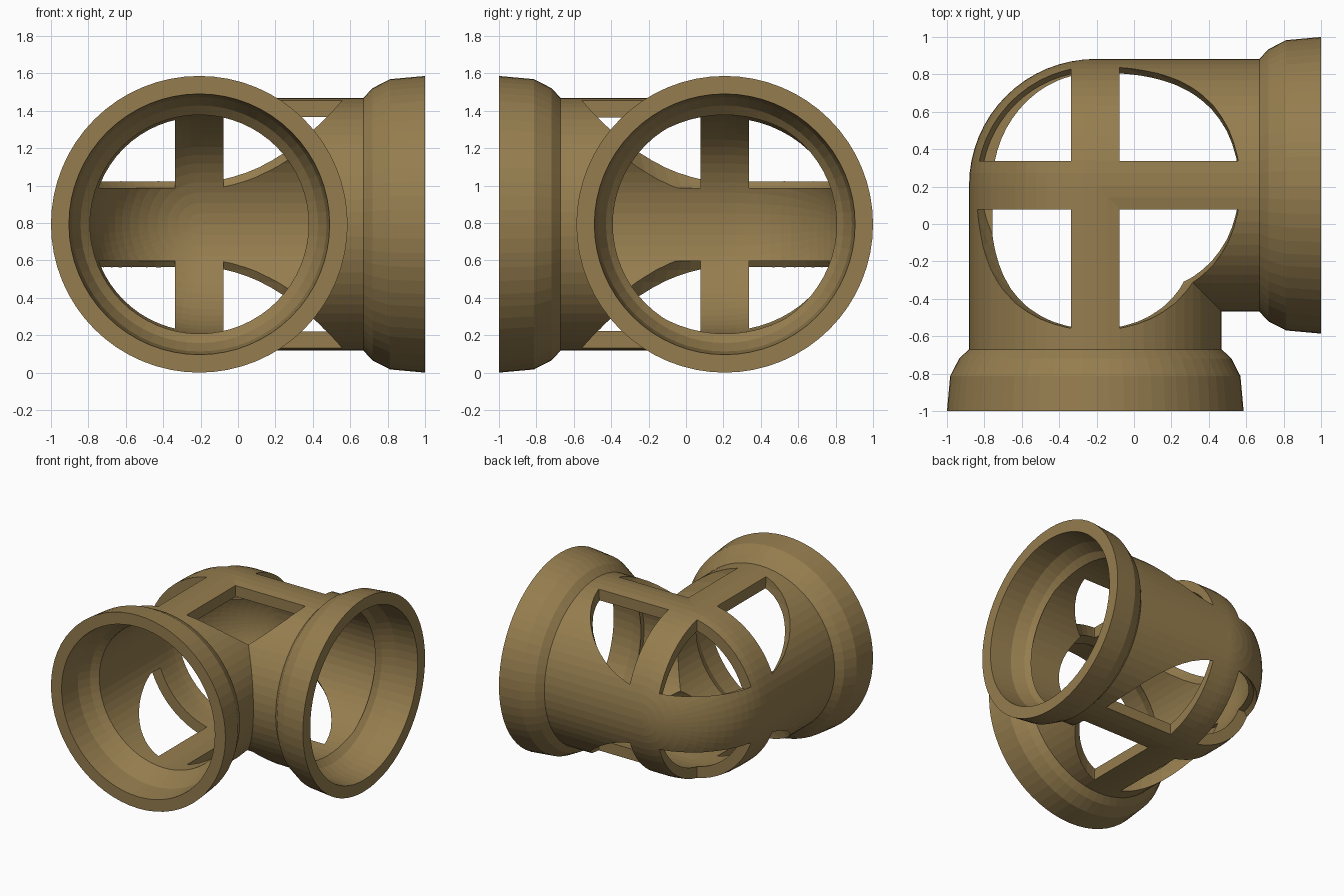
import bpy, bmesh, math
from mathutils import Matrix, Vector

cube = bpy.data.objects.get("Cube")
if cube:
    bpy.data.objects.remove(cube, do_unlink=True)

SEG = 64                       # sides around each pipe
C = 0.207                      # axis offset of both pipes
CENTRE = Vector((-C, C, 0.793))
R, BORE = 0.675, 0.585         # outside and bore radius
BAR, BELT = 0.13, 0.195        # half widths of the cross bars and the level belt
MOUTH = 1.207                  # distance from elbow centre to each mouth
TO_FRONT = Matrix.Rotation(math.pi / 2, 4, 'X')
TO_SIDE = Matrix.Rotation(math.pi / 2, 4, 'Y')

bronze = bpy.data.materials.new("bronze")
bronze.use_nodes = True
bronze.diffuse_color = (0.30, 0.205, 0.077, 1)
bronze.node_tree.nodes["Principled BSDF"].inputs["Base Color"].default_value = bronze.diffuse_color


def add_object(name, bm):
    bmesh.ops.recalc_face_normals(bm, faces=bm.faces)
    if bm.calc_volume(signed=True) < 0:
        bmesh.ops.reverse_faces(bm, faces=bm.faces)
    mesh = bpy.data.meshes.new(name)
    bm.to_mesh(mesh)
    bm.free()
    mesh.materials.append(bronze)
    obj = bpy.data.objects.new(name, mesh)
    bpy.context.collection.objects.link(obj)
    return obj


def lathe(name, profile, matrix):
    """Closed solid turned from (radius, distance) points about local z."""
    bm = bmesh.new()
    rings = []
    for r, d in profile:
        rings.append([bm.verts.new((r * math.cos(2 * math.pi * i / SEG),
                                    r * math.sin(2 * math.pi * i / SEG), d))
                      for i in range(SEG)])
    for a, b in zip(rings, rings[1:]):
        for i in range(SEG):
            j = (i + 1) % SEG
            bm.faces.new((a[i], a[j], b[j], b[i]))
    bm.faces.new(rings[0])
    bm.faces.new(rings[-1])
    bm.transform(Matrix.Translation(CENTRE) @ matrix)
    return add_object(name, bm)


def dome(r):
    steps = SEG // 4
    return [(r * max(0.02, math.sin(k * math.pi / 2 / steps)),
             -r * math.cos(k * math.pi / 2 / steps)) for k in range(steps)] + [(r, 0)]


def neck(r):
    """Start of a side pipe, tucked just inside the dome."""
    return [(r - 0.015, -0.05), (r, 0.004)]


def boolean(target, tool, operation):
    mod = target.modifiers.new("cut", 'BOOLEAN')
    mod.operation, mod.solver, mod.object = operation, 'EXACT', tool
    mod.use_hole_tolerant = True
    bpy.context.view_layer.update()
    graph = bpy.context.evaluated_depsgraph_get()
    mesh = bpy.data.meshes.new_from_object(target.evaluated_get(graph))
    target.modifiers.clear()
    target.data = mesh
    bpy.data.objects.remove(tool, do_unlink=True)


# Flared collar outside, and the matching socket inside
collar = [(R, 0.877), (0.727, 0.925), (0.776, 1.02), (0.793, MOUTH)]
socket = [(BORE, 0.877), (0.635, 0.925), (0.68, 1.02), (0.697, MOUTH), (0.70, 1.25)]

# Outer body: domed front pipe joined to the side pipe
elbow = lathe("pipe_elbow", dome(R) + collar, TO_FRONT)
side_pipe = lathe("side_pipe", neck(R) + collar, TO_SIDE)
boolean(elbow, side_pipe, 'UNION')

# Bores: the side bore is a little wider across y
WIDE = 1.09
dome_bore = Matrix.Diagonal((1, WIDE, 1, 1))
front_bore = lathe("front_bore", dome(BORE) + [(r, d / WIDE) for r, d in socket],
                   dome_bore @ TO_FRONT)
boolean(elbow, front_bore, 'DIFFERENCE')
side_bore = lathe("side_bore", neck(BORE) + [(BORE, 0.89)], dome_bore @ TO_SIDE)
boolean(elbow, side_bore, 'DIFFERENCE')
side_socket = lathe("side_socket", [(0.5, 0.8)] + socket, TO_SIDE)
boolean(elbow, side_socket, 'DIFFERENCE')

# Windows: ball cuts above and below, quartered so that cross bars and belt remain
for sz in (1, -1):
    for sx in (1, -1):
        for sy in (1, -1):
            bm = bmesh.new()
            bmesh.ops.create_uvsphere(bm, u_segments=SEG, v_segments=SEG // 2, radius=0.776,
                                      matrix=Matrix.Translation((0, 0, sz * R)))
            for normal, inset in (((sx, 0, 0), BAR), ((0, sy, 0), BAR), ((0, 0, sz), BELT)):
                cut = bmesh.ops.bisect_plane(
                    bm, geom=bm.verts[:] + bm.edges[:] + bm.faces[:], dist=1e-6,
                    plane_co=Vector(normal) * inset, plane_no=normal, clear_inner=True)
                rim = [e for e in cut["geom_cut"] if isinstance(e, bmesh.types.BMEdge)]
                bmesh.ops.holes_fill(bm, edges=rim, sides=0)
            bm.transform(Matrix.Translation(CENTRE))
            boolean(elbow, add_object("window_cutter", bm), 'DIFFERENCE')

for face in elbow.data.polygons:
    face.use_smooth = False
